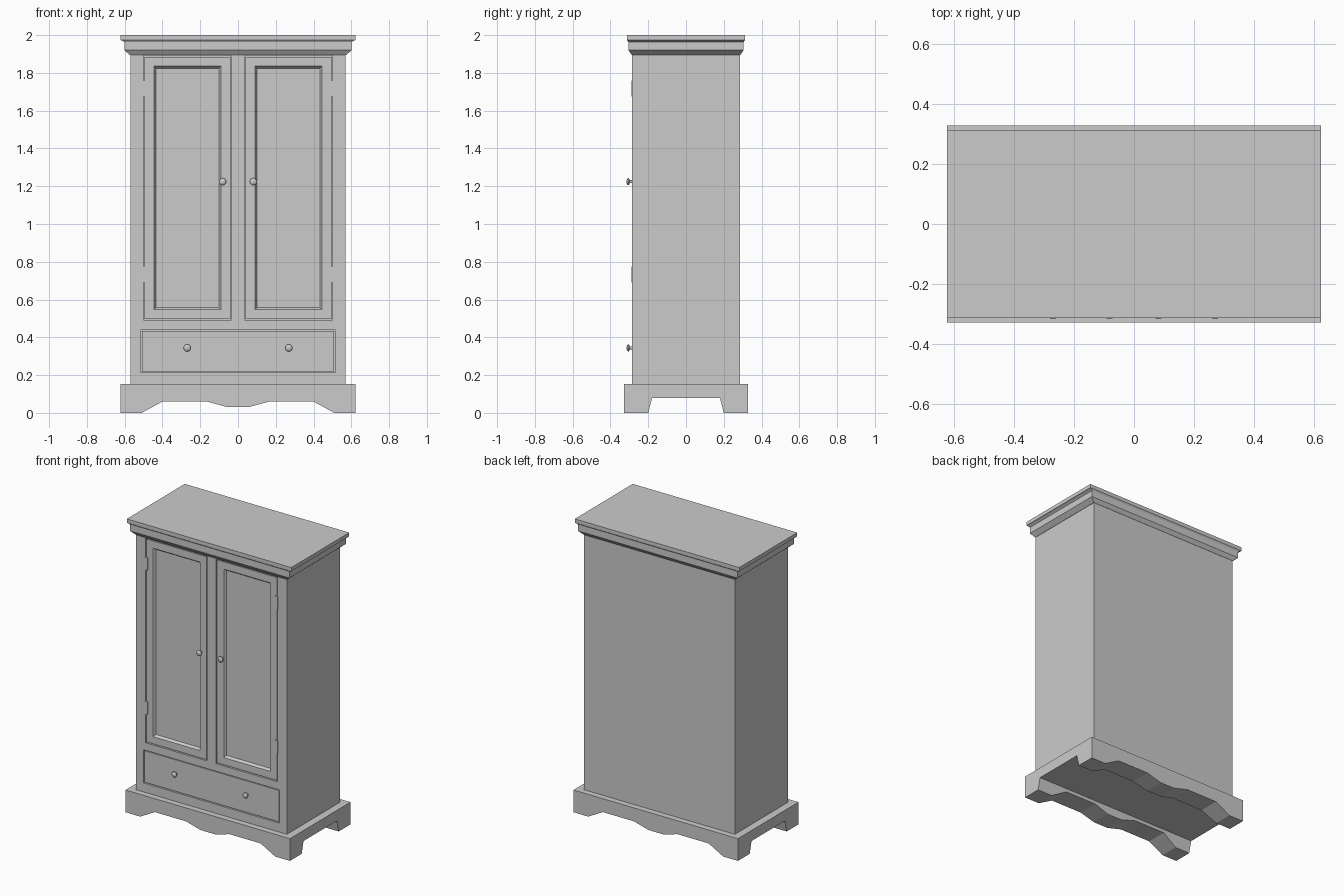
import bpy, bmesh, math
from mathutils import Vector

if "Cube" in bpy.data.objects:
    bpy.data.objects.remove(bpy.data.objects["Cube"])


def finish(name, bm):
    bmesh.ops.recalc_face_normals(bm, faces=bm.faces)
    me = bpy.data.meshes.new(name)
    bm.to_mesh(me)
    bm.free()
    ob = bpy.data.objects.new(name, me)
    bpy.context.collection.objects.link(ob)
    return ob


def add_box(bm, lo, hi):
    vs = bmesh.ops.create_cube(bm, size=1)["verts"]
    for v in vs:
        v.co = Vector([lo[i] + (v.co[i] + 0.5) * (hi[i] - lo[i]) for i in range(3)])


def box(name, lo, hi):
    bm = bmesh.new()
    add_box(bm, lo, hi)
    return finish(name, bm)


def prism(name, pts, axis, half):
    """Extrude an outline (u, z) from -half to half along x or y."""
    bm = bmesh.new()
    place = (lambda u, z, t: (t, u, z)) if axis == "x" else (lambda u, z, t: (u, t, z))
    a = [bm.verts.new(place(u, z, -half)) for u, z in pts]
    b = [bm.verts.new(place(u, z, half)) for u, z in pts]
    n = len(pts)
    bm.faces.new(a)
    bm.faces.new(b[::-1])
    for i in range(n):
        j = (i + 1) % n
        bm.faces.new((a[i], a[j], b[j], b[i]))
    return finish(name, bm)


def stack(name, rings):
    """Rectangular moulding from (half_x, half_y, z) rings."""
    bm = bmesh.new()
    loops = [[bm.verts.new((sx * hx, sy * hy, z)) for sx, sy in ((-1, -1), (1, -1), (1, 1), (-1, 1))]
             for hx, hy, z in rings]
    bm.faces.new(loops[0])
    bm.faces.new(loops[-1])
    for p, q in zip(loops, loops[1:]):
        for i in range(4):
            j = (i + 1) % 4
            bm.faces.new((p[i], p[j], q[j], q[i]))
    return finish(name, bm)


def cut(ob, cutter):
    m = ob.modifiers.new("cut", "BOOLEAN")
    m.operation = "DIFFERENCE"
    m.solver = "EXACT"
    m.object = cutter
    cutter.hide_render = True
    cutter.hide_viewport = True


FRONT = -0.286
DOOR = (0.035, 0.5, 0.492, 1.891)      # x0, x1, z0, z1 of the right opening
DRAWER = (-0.515, 0.515, 0.213, 0.44)
GAP = 0.006

# plinth with scalloped front and back, and side arches
half = [(0.055, 0.03), (0.165, 0.06), (0.40, 0.06), (0.51, 0.0), (0.622, 0.0), (0.622, 0.152)]
plinth = prism("plinth", half + [(-x, z) for x, z in reversed(half)], "y", 0.327)
arch = prism("plinth_cutter", [(-0.205, -0.02), (0.205, -0.02), (0.18, 0.08), (-0.18, 0.08)], "x", 0.7)
cut(plinth, arch)

# carcass with shallow openings
body = box("carcass", (-0.57, FRONT, 0.15), (0.57, 0.286, 1.9))
bm = bmesh.new()
x0, x1, z0, z1 = DOOR
for a, b, c, d in (DOOR, (-x1, -x0, z0, z1), DRAWER):
    add_box(bm, (a, FRONT - 0.05, c), (b, FRONT + 0.03, d))
cut(body, finish("opening_cutter", bm))

# cornice
stack("cornice", [(0.572, 0.287, 1.895), (0.602, 0.305, 1.92), (0.602, 0.305, 1.963),
                  (0.614, 0.31, 1.971), (0.622, 0.313, 1.974), (0.622, 0.313, 2.0)])


# doors with sunken, bevelled panels
def door(name, a, b):
    bm = bmesh.new()
    add_box(bm, (a + GAP, FRONT + 0.003, z0 + GAP), (b - GAP, FRONT + 0.031, z1 - GAP))
    bmesh.ops.recalc_face_normals(bm, faces=bm.faces)
    face = min(bm.faces, key=lambda f: f.calc_center_median().y)
    bmesh.ops.inset_region(bm, faces=[face], thickness=0.07)
    bmesh.ops.inset_region(bm, faces=[face], thickness=0.016, depth=-0.016)
    finish(name, bm)


door("right_door", x0, x1)
door("left_door", -x1, -x0)

# drawer front
a, b, c, d = DRAWER
box("drawer_front", (a + GAP, FRONT + 0.003, c + GAP), (b - GAP, FRONT + 0.031, d - GAP))

# hinges
for side, s in (("left", -1), ("right", 1)):
    for level, z in (("lower", 0.733), ("upper", 1.718)):
        xs = sorted((s * 0.482, s * 0.501))
        box(f"{side}_{level}_hinge", (xs[0], FRONT - 0.003, z - 0.043), (xs[1], FRONT + 0.02, z + 0.043))


# turned knobs
def knob(name, x, z):
    bm = bmesh.new()
    prof = [(0, -0.01), (0.008, -0.01), (0.008, 0.012), (0.018, 0.016),
            (0.019, 0.021), (0.013, 0.027), (0, 0.029)]
    vs = [bm.verts.new((r, 0, h)) for r, h in prof]
    es = [bm.edges.new(e) for e in zip(vs, vs[1:])]
    bmesh.ops.spin(bm, geom=vs + es, axis=(0, 0, 1), cent=(0, 0, 0), angle=math.tau, steps=16)
    bmesh.ops.remove_doubles(bm, verts=bm.verts, dist=1e-5)
    ob = finish(name, bm)
    ob.location = (x, FRONT, z)
    ob.rotation_euler = (math.pi / 2, 0, 0)
    bpy.ops.object.select_all(action="DESELECT")
    ob.select_set(True)
    bpy.context.view_layer.objects.active = ob
    bpy.ops.object.shade_smooth_by_angle(angle=math.radians(40))


for side, s in (("left", -1), ("right", 1)):
    knob(f"{side}_door_knob", s * 0.081, 1.224)
    knob(f"{side}_drawer_knob", s * 0.269, 0.344)
